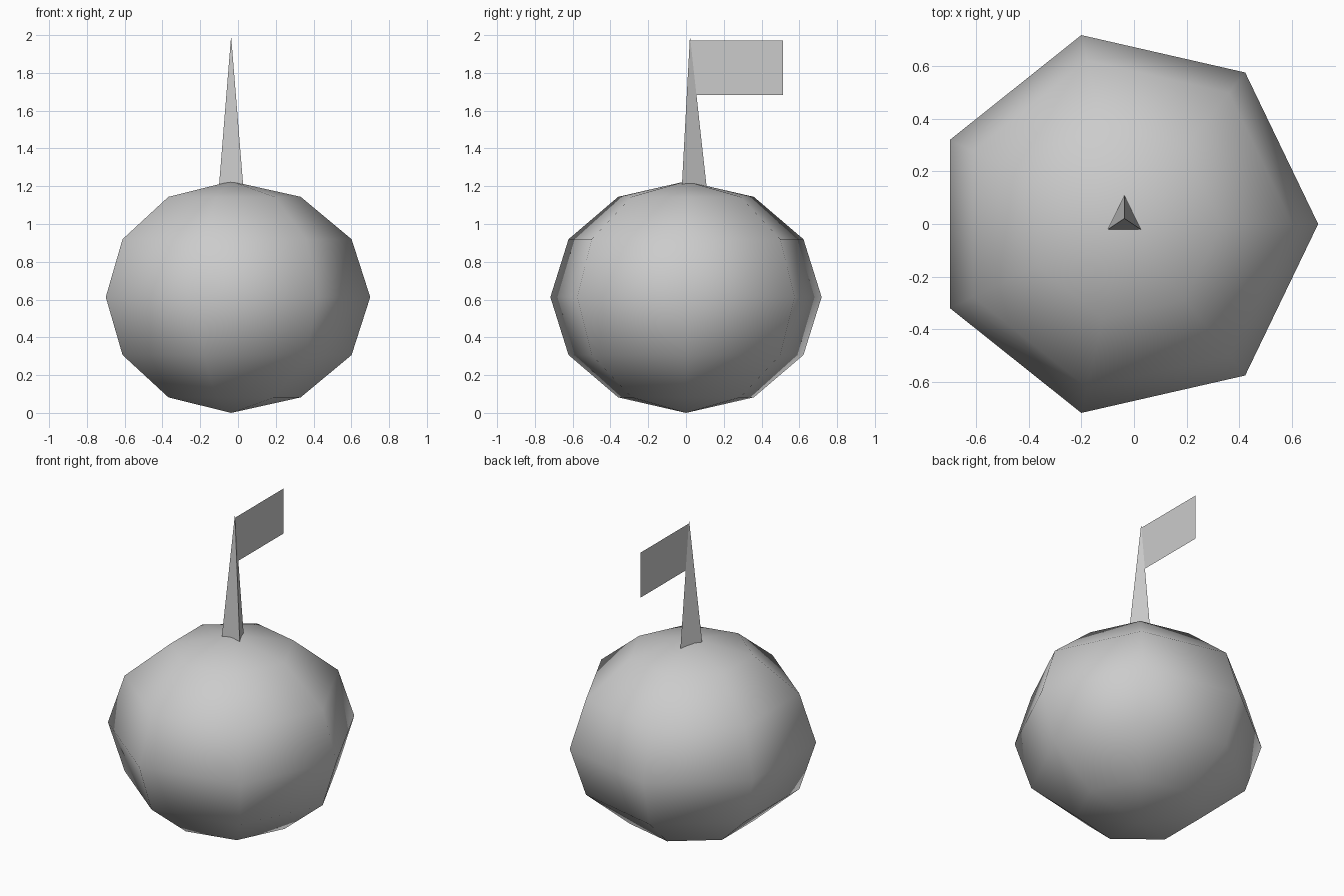
import bpy, bmesh
from mathutils import Matrix, Vector

if "Cube" in bpy.data.objects:
    bpy.data.objects.remove(bpy.data.objects["Cube"])

CX = -0.0365


def add_object(name, bm, smooth=False):
    for f in bm.faces:
        f.smooth = smooth
    mesh = bpy.data.meshes.new(name)
    bm.to_mesh(mesh)
    bm.free()
    obj = bpy.data.objects.new(name, mesh)
    bpy.context.collection.objects.link(obj)
    return obj


# Seven-sided, smooth-shaded squashed ball
bm = bmesh.new()
bmesh.ops.create_uvsphere(
    bm, u_segments=7, v_segments=6, radius=1,
    matrix=Matrix.Translation((CX, 0, 0.613)) @ Matrix.Diagonal((0.7365, 0.7365, 0.613, 1)))
# Turn the ball so that one corner points along +x
corner = max(bm.verts, key=lambda v: (v.co - Vector((CX, 0, 0.613))).xy.length).co
angle = (corner.xy - Vector((CX, 0))).angle_signed(Vector((1, 0)))
bmesh.ops.rotate(bm, verts=bm.verts, cent=(CX, 0, 0),
                 matrix=Matrix.Rotation(-angle, 3, 'Z'))
add_object("ball", bm, smooth=True)

# Three-sided pointed pole, its foot sunk into the ball
tip = Vector((CX, 0.021, 1.995))
foot_z = 1.15
grow = (tip.z - foot_z) / (tip.z - 1.215)
bm = bmesh.new()
top = bm.verts.new(tip)
foot = [bm.verts.new((tip.x + x * grow, tip.y + y * grow, foot_z))
        for x, y in ((0.0, 0.086), (-0.063, -0.042), (0.063, -0.042))]
for i in range(3):
    bm.faces.new((foot[i], foot[(i + 1) % 3], top))
bm.faces.new(foot[::-1])
add_object("pole", bm)

# Flat flag pointing back from the pole
bm = bmesh.new()
bm.faces.new([bm.verts.new((CX, y, z)) for y, z in
              ((0.018, 1.683), (0.514, 1.683), (0.514, 1.972), (0.018, 1.972))])
add_object("flag", bm)
